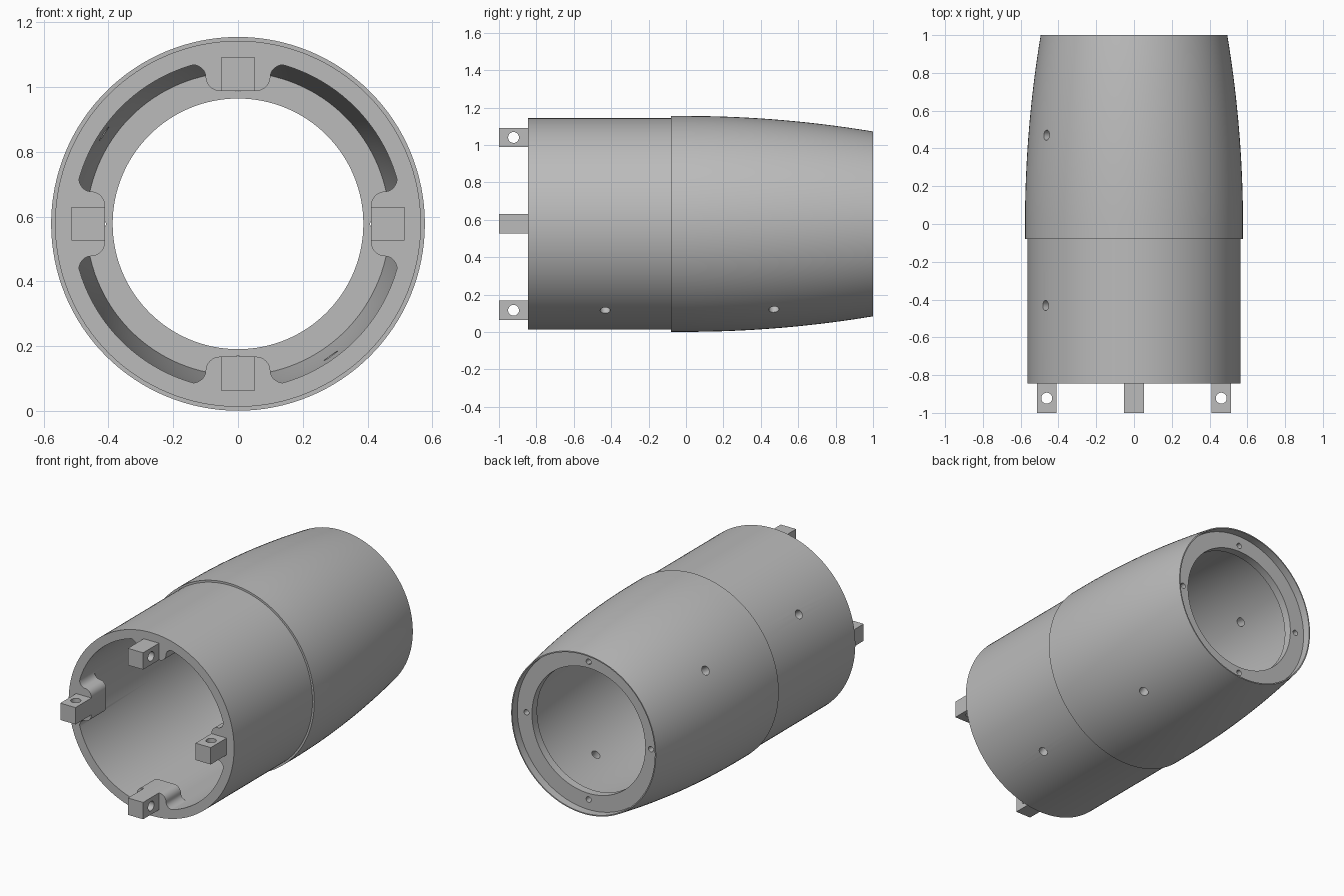
import bpy, bmesh
from math import sin, cos, pi, radians, sqrt
from mathutils import Matrix, Vector

if "Cube" in bpy.data.objects:
    bpy.data.objects.remove(bpy.data.objects["Cube"], do_unlink=True)

AXIS_Z = 0.578           # height of the tube's axis
FRONT, JOINT, BACK = -0.845, -0.08, 1.0
WALL = 0.51              # bore radius
SEGMENTS = 128

grey = bpy.data.materials.new("plain_grey")
grey.use_nodes = True
grey.diffuse_color = (0.5, 0.5, 0.5, 1)
grey.node_tree.nodes["Principled BSDF"].inputs["Base Color"].default_value = (0.5, 0.5, 0.5, 1)


def finish(name, bm, material=grey):
    bmesh.ops.recalc_face_normals(bm, faces=bm.faces)
    mesh = bpy.data.meshes.new(name)
    bm.to_mesh(mesh)
    bm.free()
    mesh.materials.append(material)
    obj = bpy.data.objects.new(name, mesh)
    bpy.context.collection.objects.link(obj)
    return obj


def revolve(name, profile):
    """Closed (radius, y) profile spun about the tube axis."""
    bm = bmesh.new()
    rings = []
    for i in range(SEGMENTS):
        a = 2 * pi * i / SEGMENTS
        rings.append([bm.verts.new((r * cos(a), y, AXIS_Z + r * sin(a))) for r, y in profile])
    n = len(profile)
    for i in range(SEGMENTS):
        p, q = rings[i], rings[(i + 1) % SEGMENTS]
        for j in range(n):
            k = (j + 1) % n
            bm.faces.new((p[j], p[k], q[k], q[j]))
    return finish(name, bm)


def around(angle):
    """Turn a part built at the top of the tube to another angle about its axis."""
    return Matrix.Translation((0, 0, AXIS_Z)) @ Matrix.Rotation(angle, 4, 'Y')


def extrude(name, outline, y0, y1, angle):
    bm = bmesh.new()
    face = bm.faces.new([bm.verts.new((t, y0, r)) for t, r in outline])
    side = bmesh.ops.extrude_face_region(bm, geom=[face])["geom"]
    bmesh.ops.translate(bm, vec=(0, y1 - y0, 0),
                        verts=[v for v in side if isinstance(v, bmesh.types.BMVert)])
    bm.transform(around(angle))
    return finish(name, bm)


def rod(radius, centre, direction, length, angle):
    """Cylinder used as a drill."""
    bm = bmesh.new()
    turn = Vector((0, 0, 1)).rotation_difference(Vector(direction)).to_matrix().to_4x4()
    bmesh.ops.create_cone(bm, cap_ends=True, segments=32, radius1=radius, radius2=radius,
                          depth=length, matrix=around(angle) @ Matrix.Translation(centre) @ turn)
    obj = finish("drill", bm)
    obj.hide_render = True
    return obj


def combine(obj, others, operation):
    """Apply booleans and drop the helper objects."""
    for other in others:
        mod = obj.modifiers.new("cut", 'BOOLEAN')
        mod.operation, mod.solver, mod.object = operation, 'EXACT', other
    graph = bpy.context.evaluated_depsgraph_get()
    mesh = bpy.data.meshes.new_from_object(obj.evaluated_get(graph))
    obj.modifiers.clear()
    obj.data = mesh
    mesh.materials.clear()
    mesh.materials.append(grey)
    for poly in mesh.polygons:
        poly.material_index = 0
    for other in others:
        bpy.data.objects.remove(other, do_unlink=True)


def smooth(obj):
    bpy.ops.object.select_all(action='DESELECT')
    obj.select_set(True)
    bpy.context.view_layer.objects.active = obj
    bpy.ops.object.shade_smooth_by_angle(angle=radians(30))


QUARTERS = [i * pi / 2 for i in range(4)]
SCREW_ANGLES = [radians(-56), radians(145)]   # clockwise from the top

# Front sleeve: straight tube
sleeve = revolve("front_sleeve", [(0.565, FRONT), (0.565, JOINT), (WALL, JOINT), (WALL, FRONT)])

# Four bosses with rounded corners that blend into the bore
STEPS = 8
half = []
for i in range(STEPS + 1):
    a = pi / 2 * (i / STEPS - 1)
    half.append((0.055 + 0.045 * cos(a), 0.455 + 0.045 * sin(a)))
for i in range(1, STEPS + 1):
    a = pi - pi / 2 * i / STEPS
    half.append((0.145 + 0.045 * cos(a), 0.455 + 0.037 * sin(a)))
half.append((0.145, 0.53))
outline = half + [(-t, r) for t, r in reversed(half)]
bosses = [extrude("boss", outline, FRONT, -0.70, a) for a in QUARTERS]
combine(sleeve, bosses, 'UNION')
combine(sleeve, [rod(0.027, (0, -0.432, 0.54), (0, 0, 1), 0.2, a) for a in SCREW_ANGLES],
        'DIFFERENCE')
smooth(sleeve)

# Rear shell: bulging taper with a recessed inner flange
outer, inner = [(0.577, JOINT)], []
for i in range(25):
    y = i / 24
    outer.append((0.577 - 0.083 * y * y, y))
for i in range(21):
    y = 0.9 * (1 - i / 20)
    inner.append((WALL - 0.042 * (y / 0.9) ** 2, y))
flange = [(0.487, BACK), (0.487, 0.95), (0.387, 0.95), (0.387, 0.9)]
shell = revolve("rear_shell", outer + flange + inner + [(WALL, JOINT)])
drills = [rod(0.027, (0, 0.47, 0.53), (0, 0, 1), 0.2, a) for a in SCREW_ANGLES]
drills += [rod(0.017, (0, 0.925, 0.425), (0, 1, 0), 0.08, a) for a in QUARTERS]
combine(shell, drills, 'DIFFERENCE')
smooth(shell)

# Four square tabs, each with a cross hole
square = [(-0.052, 0.41), (0.052, 0.41), (0.052, 0.514), (-0.052, 0.514)]
for name, a in zip(("top", "right", "bottom", "left"), QUARTERS):
    tab = extrude(name + "_tab", square, -1.0, FRONT, a)
    combine(tab, [rod(0.029, (0, -0.922, 0.462), (1, 0, 0), 0.2, a)], 'DIFFERENCE')
    smooth(tab)
